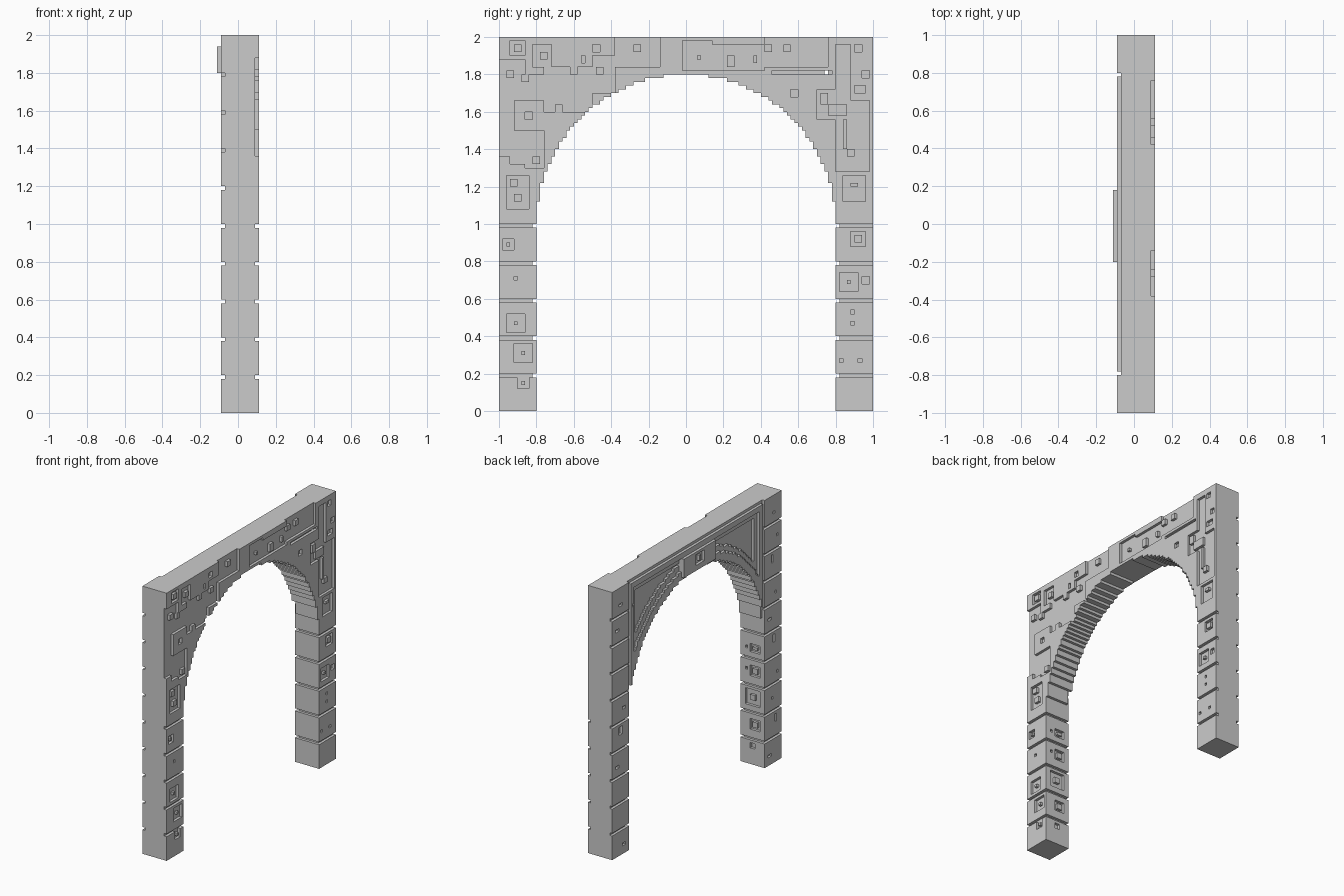
import bpy, bmesh

U = 0.02                      # block size; grid is 11 x 100 x 100
NY = NZ = 100


def cells(x0, x1, y0, y1, z0, z1):
    a, b = round((x0 + .11) / U), round((x1 + .11) / U)
    c, d = round((y0 + 1) / U), round((y1 + 1) / U)
    e, f = round(z0 / U), round(z1 / U)
    return {(i, j, k) for i in range(a, b) for j in range(c, d) for k in range(e, f)}


def centre(j, k):
    return (j + .5) * U - 1, (k + .5) * U


# Arch outline: straight legs below a half-circle opening
def in_profile(j, k):
    y, z = centre(j, k)
    return abs(y) > .8 if z < 1 else y * y + (z - 1) ** 2 > .64


profile = {(j, k) for j in range(NY) for k in range(NZ) if in_profile(j, k)}
solid = {(i, j, k) for i in range(1, 11) for j, k in profile}


# Toggle carving: nested boxes alternate pit and stud
def flip(*box):
    global solid
    solid ^= {c for c in cells(*box) if c[1:] in profile}


# Pier joints: right face and inner face to the spring line, back face all the way up
for n in range(1, 10):
    z0, z1 = n * .2 - .02, n * .2
    for lo, hi, inn in ((-1, -.8, (-.82, -.8)), (.8, 1, (.8, .82))):
        solid -= cells(-.09, -.07, lo, hi, z0, z1)
        if n < 6 and z1 < 1.01:
            solid -= cells(.09, .11, lo, hi, z0, z1)
            solid -= cells(-.09, .11, *inn, z0, z1)

# Right-side face relief: broad recessed fields, then blocks and pits
fields = [
    (-1, -.86, 1.36, 1.88), (-.86, -.76, 1.30, 1.80), (-.94, -.86, 1.32, 1.36),
    (-.76, -.5, 1.60, 1.84), (-.5, -.38, 1.70, 1.90), (-.38, -.14, 1.84, 2),
    (-.02, .14, 1.82, 1.98), (.14, .42, 1.82, 1.96), (.42, .76, 1.84, 2),
    (.7, .8, 1.56, 1.72), (.8, .98, 1.28, 1.66), (.8, .88, 1.66, 1.96)]
squares = [
    (-.90, -.84, .12, .18), (-.88, -.86, .14, .16),
    (-.92, -.82, .26, .36), (-.88, -.86, .30, .32),
    (-.96, -.86, .42, .52), (-.92, -.90, .46, .48),
    (-.92, -.90, .70, .72), (-.98, -.92, .86, .92), (-.96, -.94, .88, .90),
    (-.96, -.84, 1.08, 1.26), (-.92, -.88, 1.12, 1.16), (-.94, -.90, 1.20, 1.24),
    (-.82, -.78, 1.32, 1.36), (-.92, -.76, 1.50, 1.66), (-.86, -.82, 1.56, 1.60),
    (-.94, -.86, 1.90, 1.98), (-.92, -.88, 1.92, 1.96),
    (-.82, -.72, 1.84, 1.96), (-.78, -.74, 1.88, 1.92), (-.88, -.84, 1.76, 1.80),
    (-.96, -.92, 1.78, 1.82), (-.70, -.66, 1.60, 1.64), (-.50, -.46, 1.92, 1.96),
    (-.56, -.54, 1.86, 1.90), (-.62, -.58, 1.80, 1.84), (-.48, -.44, 1.80, 1.84),
    (-.28, -.24, 1.92, 1.96)]
squares += [
    (.06, .08, 1.88, 1.90), (.22, .26, 1.84, 1.90), (.36, .38, 1.86, 1.90),
    (.42, .46, 1.92, 1.96), (.52, .56, 1.92, 1.96), (.56, .60, 1.68, 1.72),
    (.46, .78, 1.80, 1.82), (.76, .86, 1.58, 1.64), (.72, .76, 1.64, 1.70),
    (.90, .96, 1.70, 1.74), (.90, .94, 1.92, 1.96), (.94, .98, 1.78, 1.82),
    (.84, .86, 1.40, 1.56), (.86, .90, 1.36, 1.40),
    (.84, .96, 1.12, 1.26), (.88, .92, 1.20, 1.22),
    (.88, .96, .88, .96), (.90, .94, .90, .94),
    (.82, .92, .64, .74), (.86, .88, .68, .70), (.94, .98, .68, .72),
    (.88, .90, .52, .54), (.88, .90, .46, .48), (.82, .84, .26, .28), (.92, .94, .26, .28)]
for r in fields + squares:
    flip(.09, .11, *r)

# Inner face of the left pier: framed studs and pits
for x0, x1, z0, z1 in ((-.01, .03, .12, .16), (-.05, .03, .26, .34), (-.03, .01, .28, .32),
                       (-.05, .07, .44, .56), (-.01, .03, .48, .52), (-.05, .03, .66, .74),
                       (-.03, .01, .68, .72), (.05, .07, .86, .88), (.05, .07, .70, .72),
                       (-.05, .03, .84, .90), (-.03, .01, .86, .88)):
    flip(x0, x1, -.82, -.80, z0, z1)

# Back face: one pit in each pier block
for n in range(10):
    for s in (-1, 1):
        y = s * (.9 + .02 * ((n * 3) % 5 - 2)) - .01
        z = n * .2 + .06 + .02 * ((n * 2) % 3)
        solid -= cells(-.09, -.07, y, y + .02, z, z + (.06 if n % 3 == 1 else .02))

# Back face: grooves by the piers and top, stepped spandrel recesses around the arch ring
solid -= cells(-.09, -.07, -.8, .8, 1.98, 2)
for s in (-.8, .78):
    solid -= cells(-.09, -.07, s, s + .02, 1, 2)
for j, k in profile:
    y, z = centre(j, k)
    r = (y * y + (z - 1) ** 2) ** .5
    for layer, (rad, side, top) in enumerate(((.86, .74, 1.94), (.90, .70, 1.90)), 1):
        if z > 1 and r > rad and abs(y) < side and z < top:
            solid.discard((layer, j, k))

# Small hole right through the haunch
solid -= cells(-.11, .11, .74, .76, 1.80, 1.82)

# Keystone panel standing proud of the back face
keystone = {c for c in cells(-.11, -.05, -.2, .18, 1.8, 1.94) if c[1:] in profile}
keystone -= cells(-.11, -.09, -.06, .04, 1.84, 1.92)
keystone |= cells(-.11, -.09, -.02, .0, 1.86, 1.90)
solid |= keystone

FACES = {(1, 0, 0): ((1, 0, 0), (1, 1, 0), (1, 1, 1), (1, 0, 1)),
         (-1, 0, 0): ((0, 0, 0), (0, 0, 1), (0, 1, 1), (0, 1, 0)),
         (0, 1, 0): ((0, 1, 0), (0, 1, 1), (1, 1, 1), (1, 1, 0)),
         (0, -1, 0): ((0, 0, 0), (1, 0, 0), (1, 0, 1), (0, 0, 1)),
         (0, 0, 1): ((0, 0, 1), (1, 0, 1), (1, 1, 1), (0, 1, 1)),
         (0, 0, -1): ((0, 0, 0), (0, 1, 0), (1, 1, 0), (1, 0, 0))}


# Skin only the exposed sides of a part's blocks
def build(name, part):
    bm, verts = bmesh.new(), {}

    def vert(p):
        if p not in verts:
            verts[p] = bm.verts.new((p[0] * U - .11, p[1] * U - 1, p[2] * U))
        return verts[p]

    for c in sorted(part):
        for d, corners in FACES.items():
            if tuple(a + b for a, b in zip(c, d)) not in solid:
                bm.faces.new([vert(tuple(a + b for a, b in zip(c, q))) for q in corners])
    mesh = bpy.data.meshes.new(name)
    bm.to_mesh(mesh)
    bm.free()
    bpy.context.collection.objects.link(bpy.data.objects.new(name, mesh))


rest = solid - keystone
build("left_pier", {c for c in rest if c[1] < 10})
build("right_pier", {c for c in rest if c[1] >= 90})
build("arch_span", {c for c in rest if 10 <= c[1] < 90})
build("keystone", keystone)
